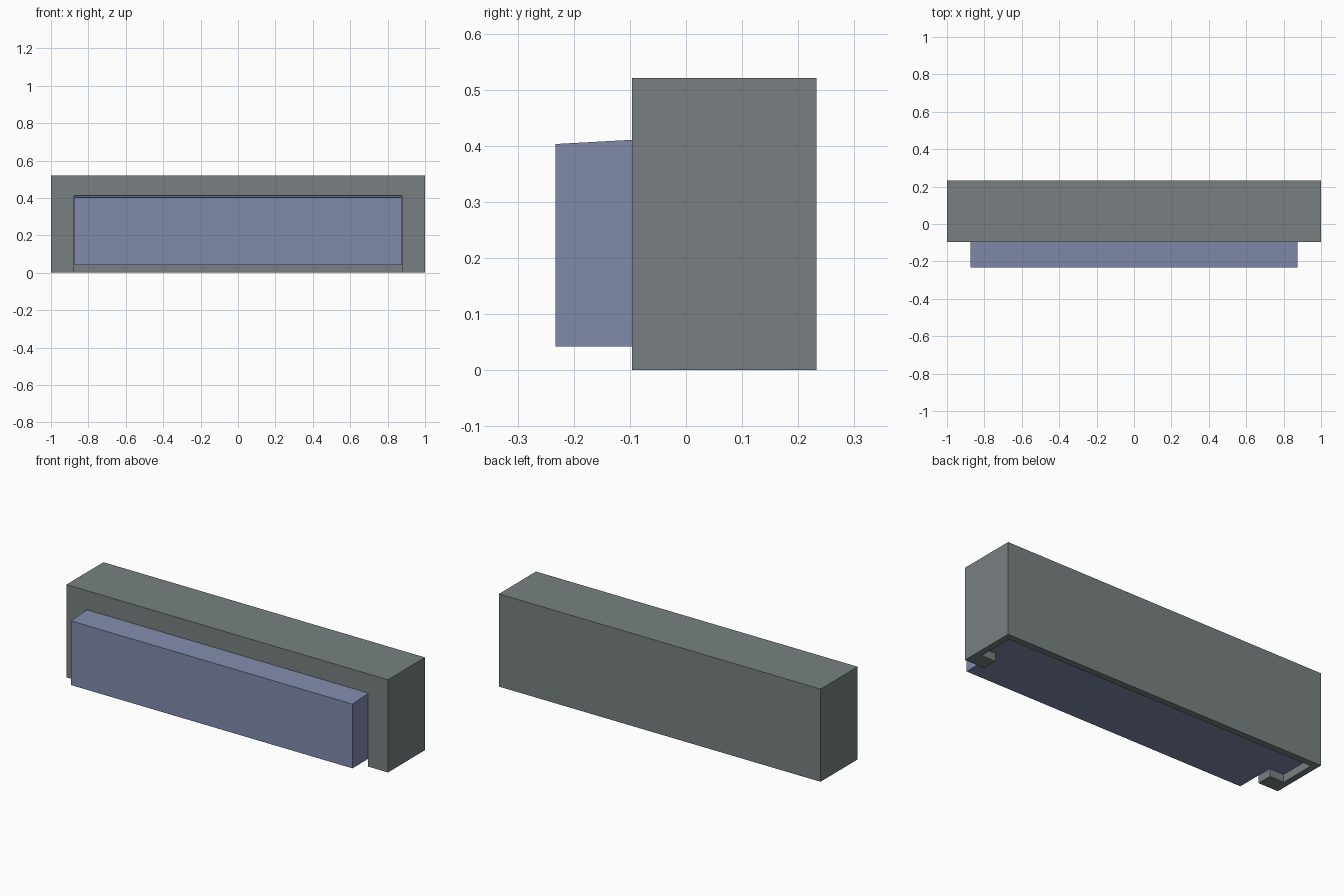
import bpy, bmesh

if "Cube" in bpy.data.objects:
    bpy.data.objects.remove(bpy.data.objects["Cube"])


def material(name, rgb):
    mat = bpy.data.materials.new(name)
    mat.diffuse_color = (*rgb, 1)
    mat.use_nodes = True
    mat.node_tree.nodes["Principled BSDF"].inputs["Base Color"].default_value = mat.diffuse_color
    return mat


def prism(name, plan, z0, top, mat):
    """Extrude a plan outline from z0 up to a height given by top(y)."""
    bm = bmesh.new()
    low = [bm.verts.new((x, y, z0)) for x, y in plan]
    high = [bm.verts.new((x, y, top(y))) for x, y in plan]
    n = len(plan)
    bm.faces.new(low[::-1])
    bm.faces.new(high)
    for i in range(n):
        j = (i + 1) % n
        bm.faces.new((low[i], low[j], high[j], high[i]))
    bmesh.ops.recalc_face_normals(bm, faces=bm.faces)
    mesh = bpy.data.meshes.new(name)
    bm.to_mesh(mesh)
    bm.free()
    mesh.materials.append(mat)
    obj = bpy.data.objects.new(name, mesh)
    bpy.context.collection.objects.link(obj)
    return obj


def t_plan(front, gap):
    """T-shaped plan: narrow tongue to the front, wide flange inside."""
    half = [(0.877 - gap, front), (0.877 - gap, -0.01 + gap),
            (0.965 - gap, -0.01 + gap), (0.965 - gap, 0.197 - gap)]
    return half + [(-x, y) for x, y in reversed(half)]


def slope(y):
    return 0.403 + 0.055 * (y + 0.233)


grey = material("slate grey", (0.188, 0.216, 0.22))
blue = material("dusty blue", (0.22, 0.254, 0.407))

# Outer housing with a slot open to the front and underneath
housing = prism("housing", [(-1, -0.096), (1, -0.096), (1, 0.233), (-1, 0.233)],
                0, lambda y: 0.521, grey)
cutter = prism("slot_cutter", t_plan(-0.3, 0), -0.1, lambda y: slope(y) + 0.003, grey)
cutter.hide_render = True
cut = housing.modifiers.new("slot", 'BOOLEAN')
cut.operation = 'DIFFERENCE'
cut.solver = 'EXACT'
cut.object = cutter
bpy.context.view_layer.objects.active = housing
bpy.ops.object.modifier_apply(modifier="slot")
bpy.data.objects.remove(cutter)

# Sliding block that fills the slot and sticks out of the front
prism("sliding_block", t_plan(-0.233, 0.002), 0.042, slope, blue)
